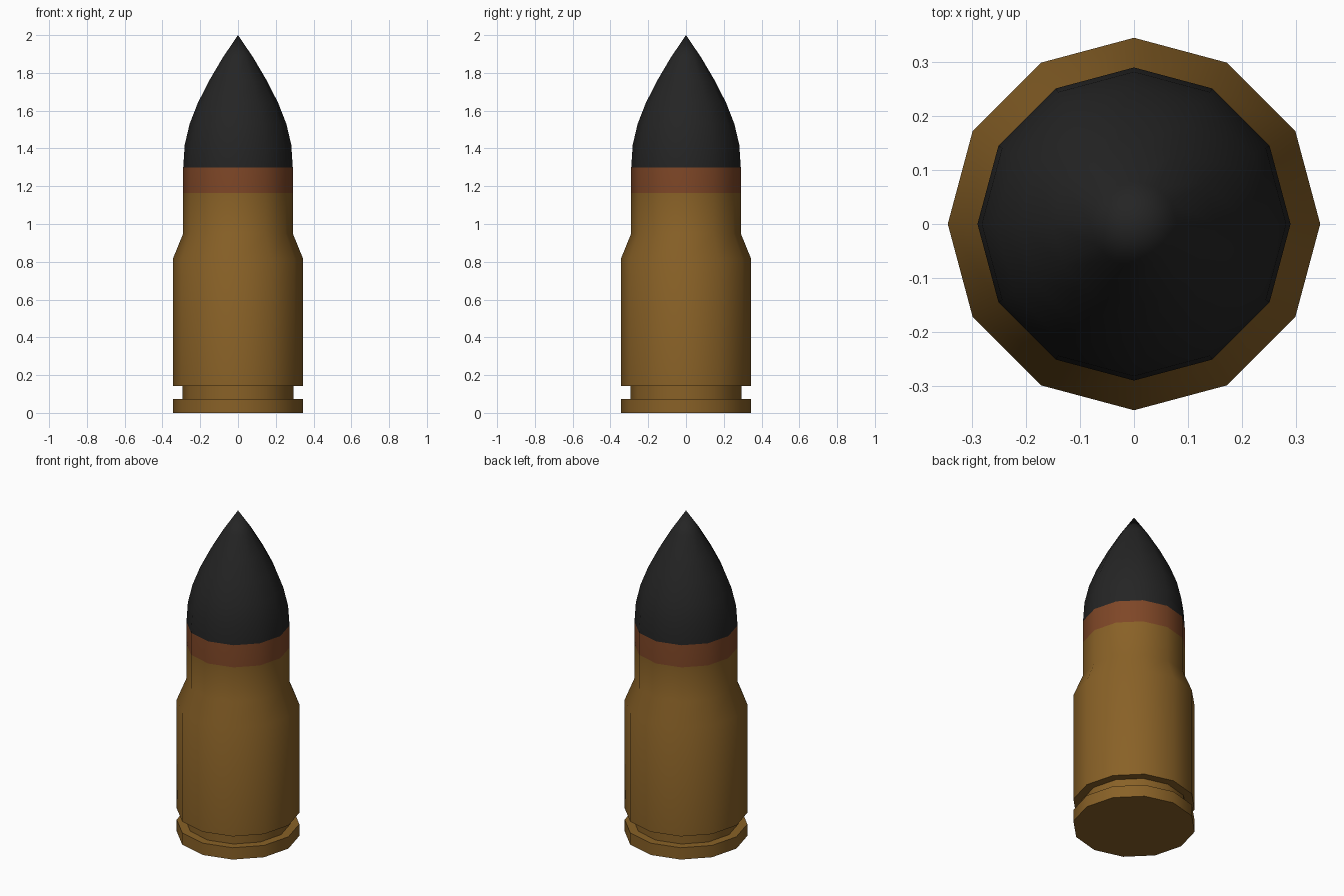
import bpy, bmesh, math

if "Cube" in bpy.data.objects:
    bpy.data.objects.remove(bpy.data.objects["Cube"])

SIDES = 12


def material(name, rgb):
    m = bpy.data.materials.new(name)
    m.diffuse_color = (*rgb, 1)
    m.use_nodes = True
    m.node_tree.nodes["Principled BSDF"].inputs["Base Color"].default_value = m.diffuse_color
    return m


brass = material("brass", (0.25, 0.12, 0.02))
copper = material("copper", (0.21, 0.062, 0.02))
black = material("black", (0.018, 0.018, 0.018))


def lathe(name, profile, rule, mats):
    """Spin an (r, z) profile around z; radius 0 makes a single pole vertex."""
    bm = bmesh.new()
    rings = []
    for r, z in profile:
        n = SIDES if r > 0 else 1
        rings.append([bm.verts.new((r * math.cos(math.tau * i / SIDES),
                                    r * math.sin(math.tau * i / SIDES), z)) for i in range(n)])
    for a, b in zip(rings, rings[1:]):
        for i in range(SIDES):
            j = (i + 1) % SIDES
            if len(b) == 1:
                f = bm.faces.new((a[i], a[j], b[0]))
            else:
                f = bm.faces.new((a[i], a[j], b[j], b[i]))
            f.material_index = rule(f.calc_center_median().z)
    bm.faces.new(rings[0][::-1])
    if len(rings[-1]) > 1:
        bm.faces.new(rings[-1])
    bmesh.ops.recalc_face_normals(bm, faces=bm.faces)
    me = bpy.data.meshes.new(name)
    bm.to_mesh(me)
    bm.free()
    for m in mats:
        me.materials.append(m)
    ob = bpy.data.objects.new(name, me)
    bpy.context.collection.objects.link(ob)
    bpy.ops.object.select_all(action='DESELECT')
    ob.select_set(True)
    bpy.context.view_layer.objects.active = ob
    bpy.ops.object.shade_smooth_by_angle(angle=math.radians(40))
    return ob


# Case: rim, extractor groove, body, shoulder and neck
lathe("case", [(0.345, 0), (0.345, 0.073), (0.295, 0.073), (0.295, 0.143), (0.345, 0.143),
               (0.345, 0.815), (0.29, 0.95), (0.29, 1.163)], lambda z: 0, [brass])

# Bullet: copper band below, black pointed nose above
lathe("bullet", [(0.29, 1.163), (0.29, 1.30), (0.282, 1.42), (0.256, 1.53), (0.213, 1.64),
                 (0.152, 1.76), (0.08, 1.882), (0, 2.0)],
      lambda z: 0 if z < 1.3 else 1, [copper, black])
